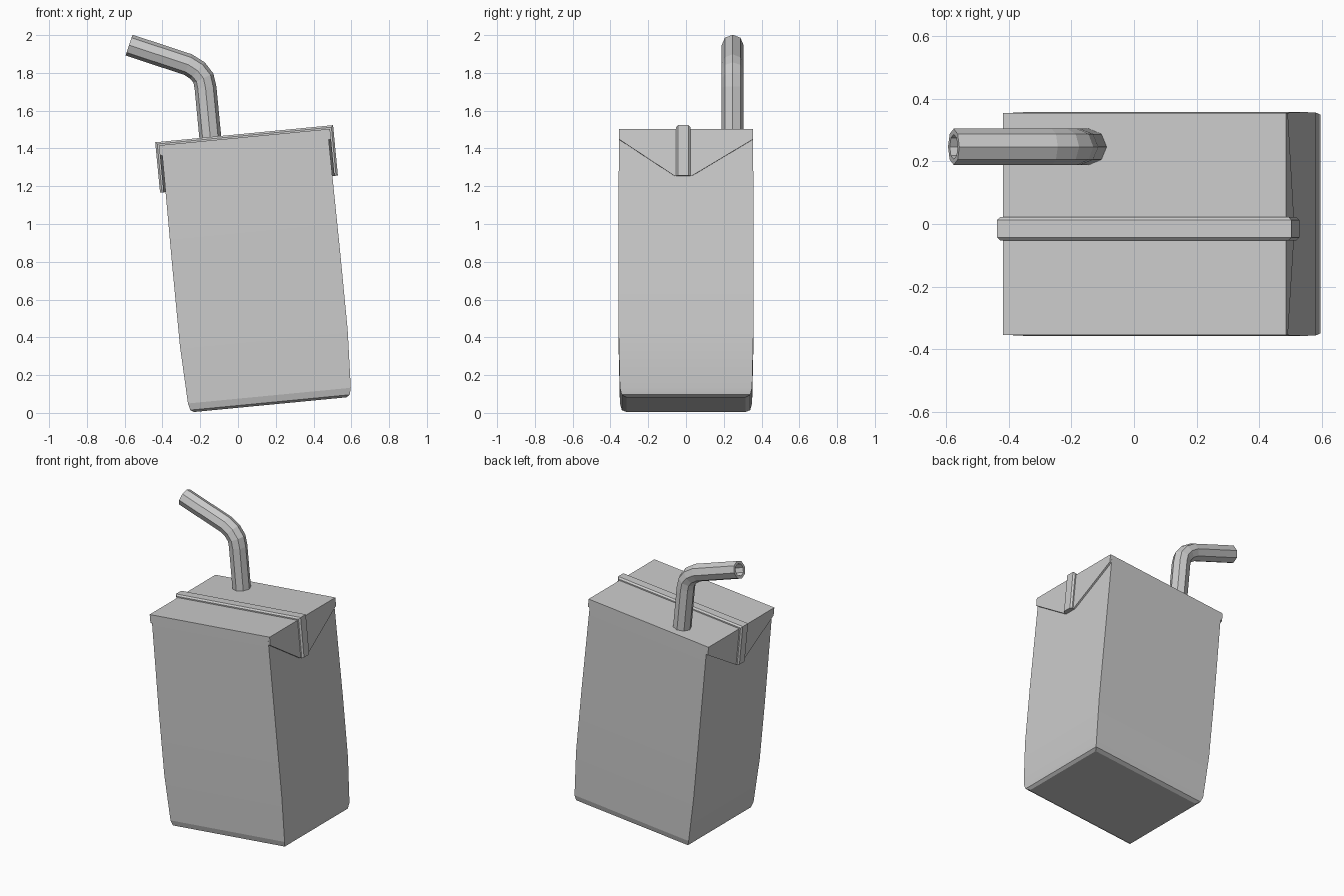
import bpy, bmesh, math
from mathutils import Matrix, Vector

cube = bpy.data.objects.get("Cube")
if cube:
    bpy.data.objects.remove(cube, do_unlink=True)

# Single card colour
card = bpy.data.materials.new("light_grey")
card.use_nodes = True
grey = (0.6, 0.6, 0.6, 1)
card.diffuse_color = grey
card.node_tree.nodes["Principled BSDF"].inputs["Base Color"].default_value = grey

# The carton leans sideways; its parts are built upright and then tilted
TILT = Matrix.Rotation(math.radians(-5.5), 4, 'Y') @ Matrix.Translation((0.174, 0, 0))
TOP = 1.45
SIDE = 0.455
DEPTH = 0.355


def loft(name, rings, matrix=Matrix(), caps=True, closed=False, smooth=None):
    """Skin a list of equal-sized rings into one object."""
    bm = bmesh.new()
    loops = [[bm.verts.new(matrix @ Vector(p)) for p in ring] for ring in rings]
    pairs = list(zip(loops, loops[1:]))
    if closed:
        pairs.append((loops[-1], loops[0]))
    for a, b in pairs:
        for i in range(len(a)):
            j = (i + 1) % len(a)
            bm.faces.new((a[i], a[j], b[j], b[i]))
    if caps:
        bm.faces.new(loops[0])
        bm.faces.new(loops[-1])
    bmesh.ops.recalc_face_normals(bm, faces=bm.faces)
    mesh = bpy.data.meshes.new(name)
    bm.to_mesh(mesh)
    bm.free()
    mesh.materials.append(card)
    obj = bpy.data.objects.new(name, mesh)
    bpy.context.collection.objects.link(obj)
    if smooth:
        bpy.ops.object.select_all(action='DESELECT')
        obj.select_set(True)
        bpy.context.view_layer.objects.active = obj
        bpy.ops.object.shade_smooth_by_angle(angle=math.radians(smooth))
    return obj


def rectangle(z, hx, hy):
    return [(-hx, -hy, z), (hx, -hy, z), (hx, hy, z), (-hx, hy, z)]


# Carton body: rounded foot, slightly bulging walls
sections = [(0.027, 0.405, 0.315), (0.039, 0.424, 0.34), (0.075, 0.433, 0.35),
            (0.38, 0.446, 0.357), (0.8, 0.446, 0.358), (TOP, 0.442, DEPTH)]
loft("carton_body", [rectangle(*s) for s in sections], TILT, smooth=12)

# Folded triangular flaps on both sides
flap = [(-DEPTH, TOP), (DEPTH, TOP), (DEPTH, 1.395), (0.03, 1.2),
        (-0.06, 1.2), (-DEPTH, 1.395)]
for name, sign in (("left_flap", 1), ("right_flap", -1)):
    loft(name, [[(sign * x, y, z) for y, z in flap] for x in (0.43, SIDE)], TILT)

# Sealed seam running over the top and down both flaps
seam = [(-0.053, -0.01), (0.023, -0.01), (0.023, 0.008),
        (0.013, 0.018), (-0.043, 0.018), (-0.053, 0.008)]
stations = [(-1, False), (-1, True), (1, True), (1, False)]
loft("top_seam", [[(sign * (SIDE + d), y, TOP + d if upper else 1.2) for y, d in seam]
                  for sign, upper in stations], TILT)

# Bent octagonal straw with an open end
path = [Vector((x, 0.247, z)) for x, z in
        ((-0.142, 1.41), (-0.172, 1.722), (-0.183, 1.772),
         (-0.214, 1.812), (-0.264, 1.844), (-0.577, 1.947))]


def tube_ring(index, radius):
    before = path[max(index - 1, 0)]
    after = path[min(index + 1, len(path) - 1)]
    along = (after - before).normalized()
    across = Vector((0, 1, 0))
    normal = across.cross(along)
    return [path[index] + radius * (math.cos(a) * normal + math.sin(a) * across)
            for a in (k * math.pi / 4 for k in range(8))]


order = list(range(len(path)))
outer = [tube_ring(i, 0.058) for i in order]
inner = [tube_ring(i, 0.04) for i in reversed(order)]
loft("straw", outer + inner, caps=False, closed=True)
